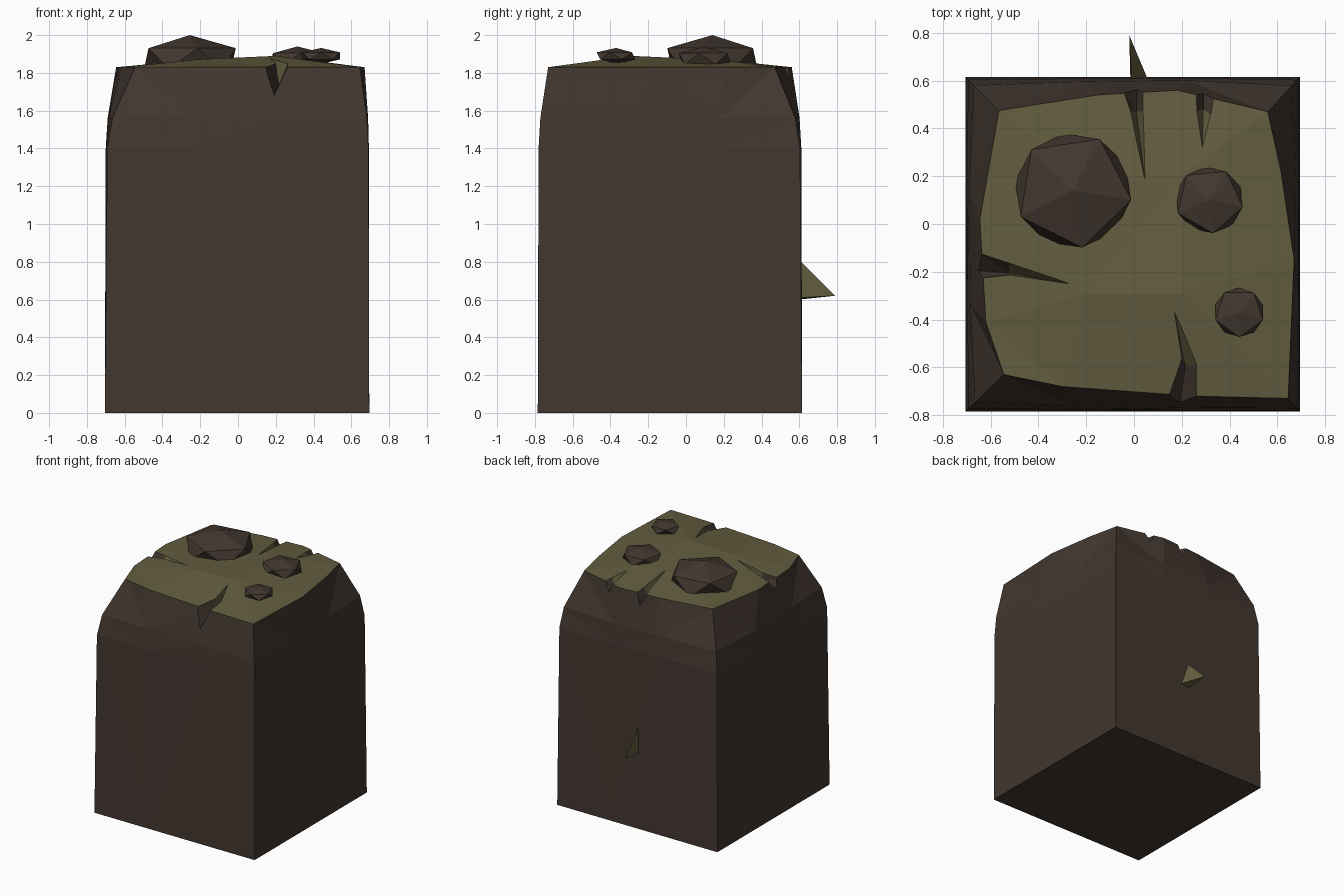
import bpy, bmesh, math
from mathutils import Matrix, Vector

if "Cube" in bpy.data.objects:
    bpy.data.objects.remove(bpy.data.objects["Cube"])


def material(name, color):
    m = bpy.data.materials.new(name)
    m.diffuse_color = (*color, 1)
    m.use_nodes = True
    m.node_tree.nodes["Principled BSDF"].inputs["Base Color"].default_value = m.diffuse_color
    return m


EARTH = material("earth", (0.055, 0.038, 0.029))
MOSS = material("moss", (0.125, 0.11, 0.05))


def finish(name, bm):
    bmesh.ops.recalc_face_normals(bm, faces=bm.faces[:])
    me = bpy.data.meshes.new(name)
    bm.to_mesh(me)
    bm.free()
    me.materials.append(EARTH)
    me.materials.append(MOSS)
    ob = bpy.data.objects.new(name, me)
    bpy.context.collection.objects.link(ob)
    return ob


def face(bm, verts, mat=0):
    f = bm.faces.new(verts)
    f.material_index = mat
    return f


# Earth block: square column that narrows to an uneven mossy rim
rim = [(-.545, -.63), (-.30, -.68), (.25, -.72), (.645, -.73),
       (.67, -.15), (.615, .22), (.56, .47),
       (.18, .56), (-.15, .54), (-.565, .475), (-.645, .02), (-.62, -.41)]
xs, ys = [-.705, -.235, .23, .695], [-.785, -.32, .15, .615]
cells = [(0, 0), (1, 0), (2, 0), (3, 0), (3, 1), (3, 2),
         (3, 3), (2, 3), (1, 3), (0, 3), (0, 2), (0, 1)]
bm = bmesh.new()
rings = []
for z, t in [(0, 0), (1.4, .08), (1.56, .25), (1.83, 1)]:
    rings.append([bm.verts.new((xs[i] + (r[0] - xs[i]) * t,
                                ys[j] + (r[1] - ys[j]) * t, z))
                  for (i, j), r in zip(cells, rim)])
for a, b in zip(rings, rings[1:]):
    for i in range(12):
        k = (i + 1) % 12
        face(bm, (a[i], a[k], b[k], b[i]))
face(bm, rings[0][::-1])
# mossy cap as a gently raised grid
grid = dict(zip(cells, rings[-1]))
for c, p in {(1, 1): (-.2, -.29, 1.872), (2, 1): (.2, -.29, 1.89),
             (2, 2): (.2, .2, 1.868), (1, 2): (-.2, .2, 1.858)}.items():
    grid[c] = bm.verts.new(p)
for i in range(3):
    for j in range(3):
        face(bm, [grid[c] for c in ((i, j), (i + 1, j), (i + 1, j + 1), (i, j + 1))], 1)
bmesh.ops.triangulate(bm, faces=bm.faces[:])
block = finish("earth_block", bm)


# Cracks: tapered V grooves (tip, knee left/right/bottom, outer left/right/bottom)
def crack(tip, kl, kr, kb, ol, orr, ob):
    bm = bmesh.new()
    low = [(*tip, 1.863), (*kl, 1.855), (*kr, 1.855), kb, (*ol, 1.85), (*orr, 1.85), ob]
    high = [(*p, 2.1) for p in (tip, kl, kr, ol, orr)]
    v = [bm.verts.new(p) for p in low + high]
    for ids, mat in [((0, 1, 3), 1), ((0, 3, 2), 1), ((1, 4, 6, 3), 0), ((2, 3, 6, 5), 0),
                     ((0, 7, 8, 1), 1), ((1, 8, 10, 4), 1), ((0, 2, 9, 7), 1),
                     ((2, 5, 11, 9), 1), ((4, 10, 11, 5, 6), 0), ((7, 9, 11, 10, 8), 1)]:
        face(bm, [v[i] for i in ids], mat)
    bmesh.ops.triangulate(bm, faces=bm.faces[:])
    cutter = finish("crack_cutter", bm)
    mod = block.modifiers.new("crack", 'BOOLEAN')
    mod.operation, mod.solver, mod.object = 'DIFFERENCE', 'EXACT', cutter
    return cutter


cutters = [
    crack((.17, -.37), (.20, -.56), (.265, -.59), (.215, -.60, 1.74),
          (.11, -.80), (.275, -.80), (.18, -.82, 1.65)),
    crack((.045, .19), (-.02, .47), (.045, .47), (.01, .47, 1.77),
          (-.075, .62), (.05, .62), (.015, .66, 1.70)),
    crack((.285, .30), (.255, .47), (.33, .45), (.29, .48, 1.78),
          (.245, .62), (.37, .62), (.29, .66, 1.73)),
    crack((-.27, -.25), (-.52, -.155), (-.52, -.215), (-.52, -.205, 1.78),
          (-.72, -.08), (-.72, -.24), (-.74, -.19, 1.73)),
]
bpy.context.view_layer.update()
me = bpy.data.meshes.new_from_object(block.evaluated_get(bpy.context.evaluated_depsgraph_get()))
block.modifiers.clear()
block.data = me
for c in cutters:
    bpy.data.objects.remove(c)


# Stones: flattened low-poly stones half sunk in the moss
def stone(name, loc, size, angle):
    bm = bmesh.new()
    bmesh.ops.create_icosphere(bm, subdivisions=1, radius=1)
    bm.transform(Matrix.Translation(loc) @ Matrix.Rotation(math.radians(angle), 4, 'Z')
                 @ Matrix.Diagonal((*size, 1)))
    finish(name, bm)


stone("large_stone", Vector((-.255, .14, 1.875)), (.275, .27, .125), -9)
stone("medium_stone", Vector((.315, .10, 1.875)), (.16, .155, .065), -12)
stone("small_stone", Vector((.44, -.37, 1.89)), (.117, .115, .042), -18)

# Thorn: thin shard poking out of the back
bm = bmesh.new()
v = [bm.verts.new(p) for p in [(-.01, .60, .81), (-.015, .60, .60), (.06, .60, .61), (-.02, .79, .62)]]
for ids in [(0, 1, 2), (0, 1, 3), (1, 2, 3), (2, 0, 3)]:
    face(bm, [v[i] for i in ids], 1)
finish("back_thorn", bm)
